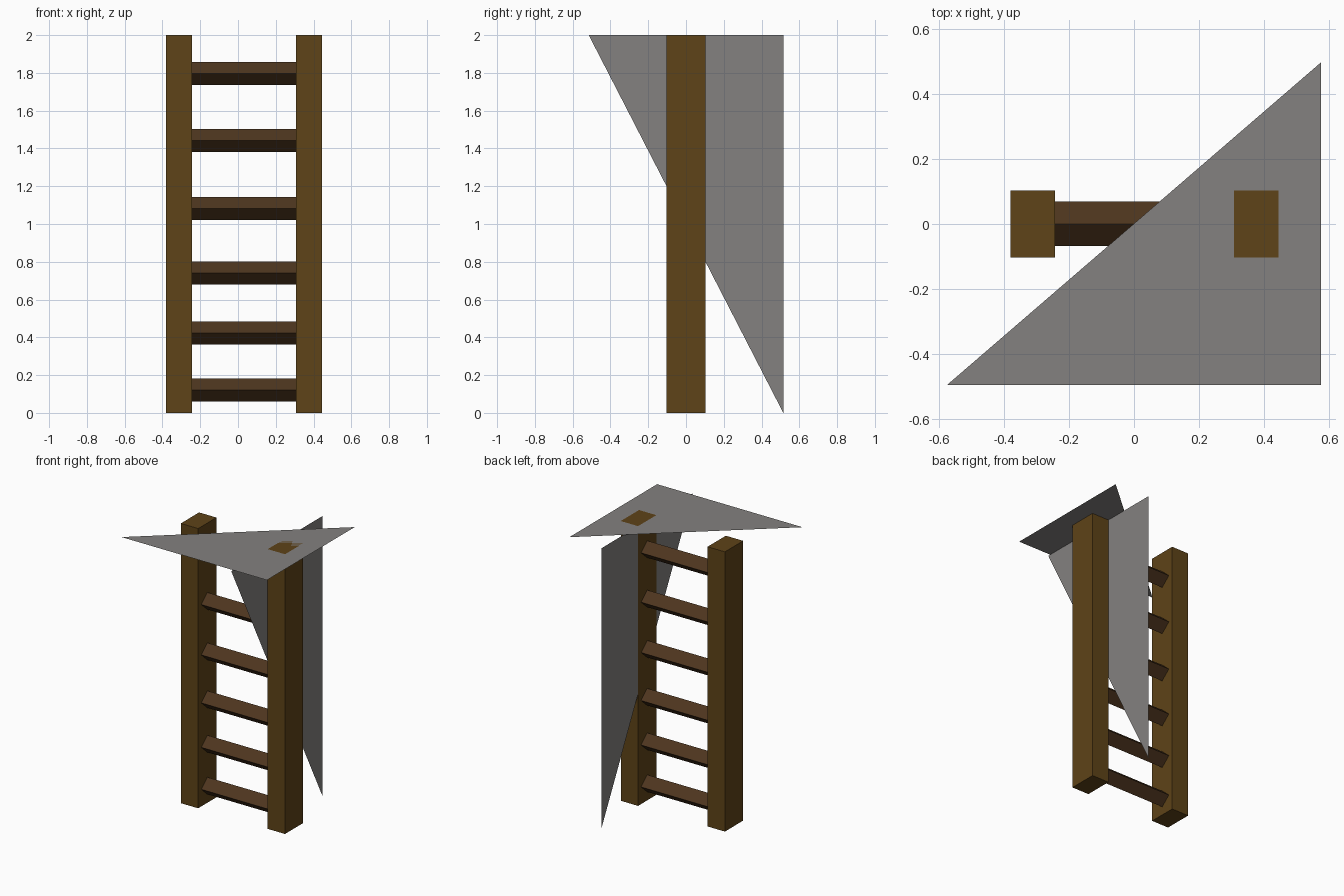
import bpy

if "Cube" in bpy.data.objects:
    bpy.data.objects.remove(bpy.data.objects["Cube"])


def material(name, rgb):
    m = bpy.data.materials.new(name)
    m.diffuse_color = (*rgb, 1)
    m.use_nodes = True
    m.node_tree.nodes["Principled BSDF"].inputs["Base Color"].default_value = m.diffuse_color
    return m


rail_wood = material("rail_wood", (0.112, 0.056, 0.009))
rung_wood = material("rung_wood", (0.075, 0.036, 0.013))
sheet_grey = material("sheet_grey", (0.23, 0.22, 0.215))


def mesh_object(name, verts, faces, mat):
    me = bpy.data.meshes.new(name)
    me.from_pydata(verts, [], faces)
    me.materials.append(mat)
    ob = bpy.data.objects.new(name, me)
    bpy.context.collection.objects.link(ob)
    return ob


def bar(name, x0, x1, section, mat):
    """Four-sided bar along x with a (y, z) cross-section."""
    verts = [(x, y, z) for x in (x0, x1) for y, z in section]
    faces = [(3, 2, 1, 0), (4, 5, 6, 7)]
    faces += [(i, (i + 1) % 4, (i + 1) % 4 + 4, i + 4) for i in range(4)]
    return mesh_object(name, verts, faces, mat)


# Upright rails
INNER_L, INNER_R, RAIL_W, RAIL_D = -0.243, 0.307, 0.137, 0.103
rail_section = [(-RAIL_D, 0), (RAIL_D, 0), (RAIL_D, 2), (-RAIL_D, 2)]
bar("left_rail", INNER_L - RAIL_W, INNER_L, rail_section, rail_wood)
bar("right_rail", INNER_R, INNER_R + RAIL_W, rail_section, rail_wood)

# Diamond-section rungs between the rails
for i, z in enumerate((0.122, 0.422, 0.74, 1.083, 1.443, 1.796)):
    diamond = [(-0.068, z), (0, z - 0.061), (0.069, z), (0, z + 0.061)]
    bar(f"rung_{i + 1}", INNER_L, INNER_R, diamond, rung_wood)

# Flat triangular sheet on top
mesh_object("top_sheet", [(-0.575, -0.495, 2), (0.575, -0.495, 2), (0.575, 0.497, 2)],
            [(0, 1, 2)], sheet_grey)

# Upright triangular sheet on the inner face of the right rail
mesh_object("side_sheet", [(INNER_R, -0.515, 2), (INNER_R, 0.515, 0), (INNER_R, 0.515, 2)],
            [(0, 1, 2)], sheet_grey)
